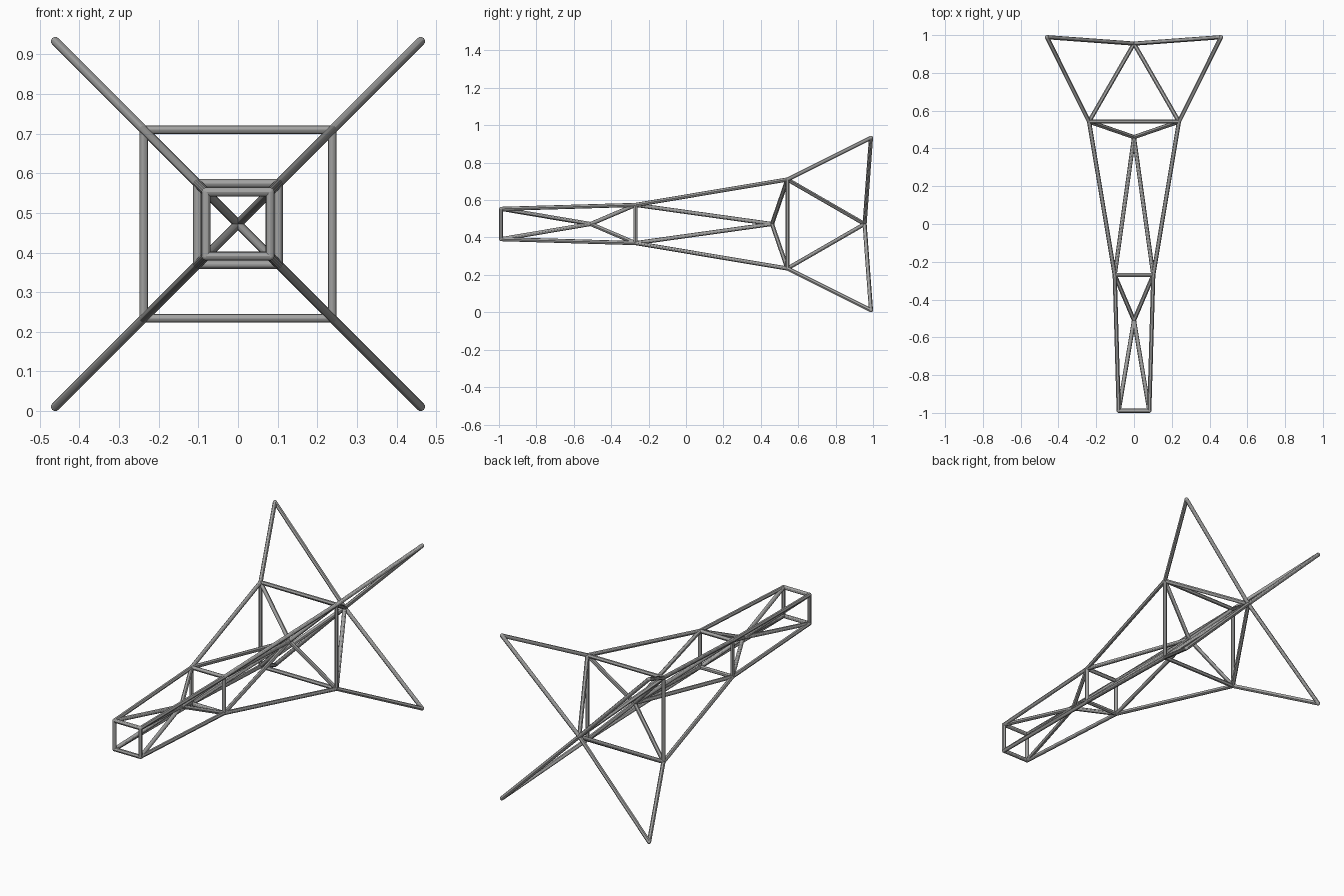
import bpy, bmesh
from mathutils import Vector, Matrix

if "Cube" in bpy.data.objects:
    bpy.data.objects.remove(bpy.data.objects["Cube"], do_unlink=True)

RADIUS = 0.011
SIDES = 12
MID_Z = 0.472

steel = bpy.data.materials.new("steel grey")
steel.use_nodes = True
grey = (0.36, 0.36, 0.355, 1)
steel.diffuse_color = grey
steel.node_tree.nodes["Principled BSDF"].inputs["Base Color"].default_value = grey


def corners(y, half):
    return [Vector((sx * half, y, MID_Z + sz * half))
            for sx, sz in ((-1, -1), (1, -1), (1, 1), (-1, 1))]


def hub(y):
    return Vector((0, y, MID_Z))


def build(name, struts):
    """One object of round tubes with rounded joints."""
    bm = bmesh.new()
    joints = {}
    for a, b in struts:
        d = b - a
        rot = d.to_track_quat('Z', 'Y').to_matrix().to_4x4()
        bmesh.ops.create_cone(bm, cap_ends=True, segments=SIDES, radius1=RADIUS,
                              radius2=RADIUS, depth=d.length,
                              matrix=Matrix.Translation((a + b) / 2) @ rot)
        for p in (a, b):
            joints[tuple(round(c, 4) for c in p)] = p
    for p in joints.values():
        bmesh.ops.create_uvsphere(bm, u_segments=SIDES, v_segments=8, radius=RADIUS,
                                  matrix=Matrix.Translation(p))
    mesh = bpy.data.meshes.new(name)
    bm.to_mesh(mesh)
    bm.free()
    mesh.materials.append(steel)
    obj = bpy.data.objects.new(name, mesh)
    bpy.context.collection.objects.link(obj)
    bpy.ops.object.select_all(action='DESELECT')
    obj.select_set(True)
    bpy.context.view_layer.objects.active = obj
    bpy.ops.object.shade_smooth_by_angle()


# Stations along the length
nose = corners(-0.989, 0.081)
waist = corners(-0.27, 0.102)
shoulder = corners(0.542, 0.238)
fin_tips = corners(0.989, 0.461)

# Square frames
for name, ring in (("nose_frame", nose), ("waist_frame", waist),
                   ("shoulder_frame", shoulder)):
    build(name, [(ring[i], ring[(i + 1) % 4]) for i in range(4)])

# Each bay: four long edge beams, and eight braces meeting at a central hub
for name, front, back, hub_y in (("nose", nose, waist, -0.51),
                                 ("body", waist, shoulder, 0.46),
                                 ("fin", shoulder, fin_tips, 0.955)):
    build(name + "_beams", list(zip(front, back)))
    build(name + "_braces", [(p, hub(hub_y)) for p in front + back])
